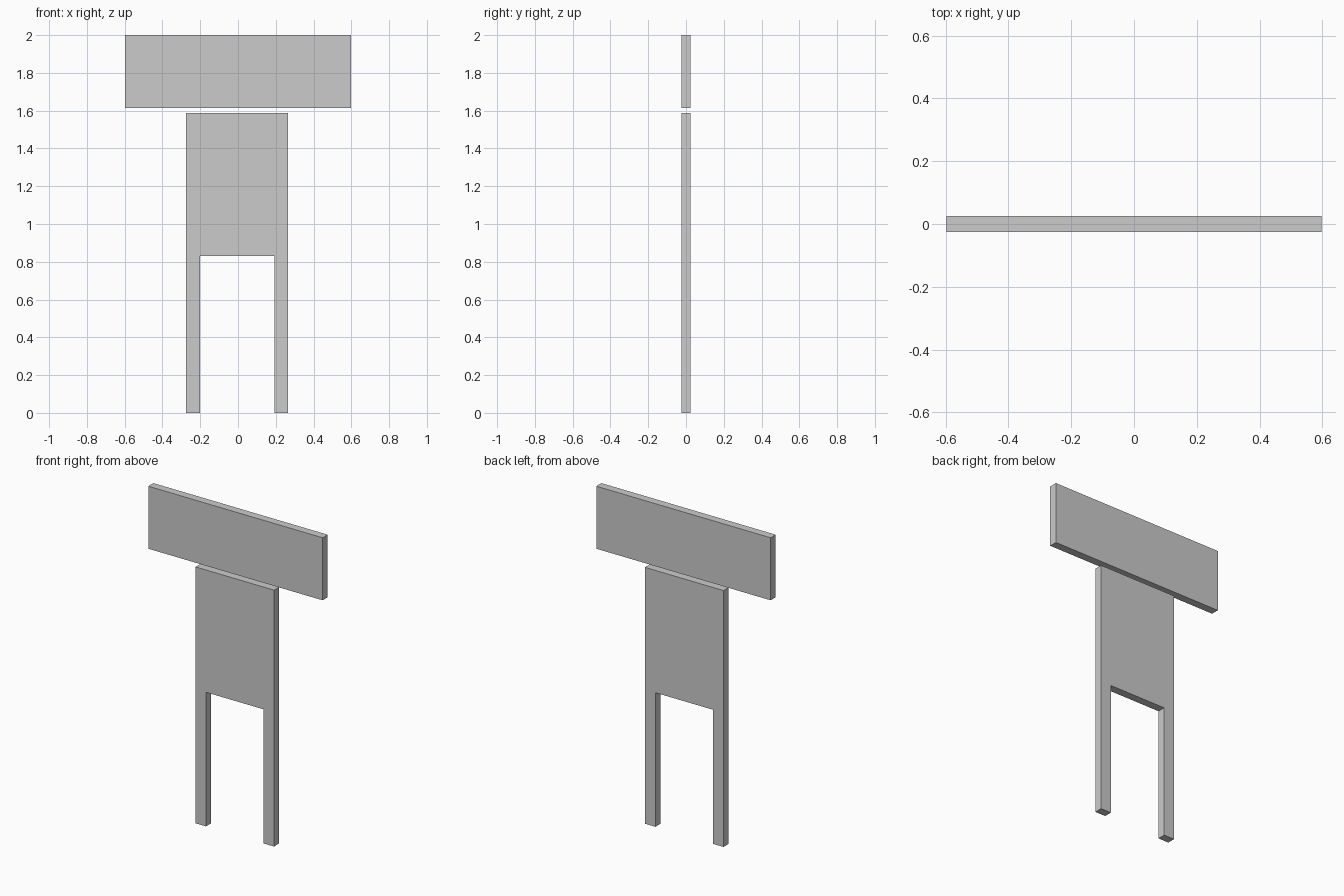
import bpy

if "Cube" in bpy.data.objects:
    bpy.data.objects.remove(bpy.data.objects["Cube"])

DEPTH = 0.05


def board(name, x0, x1, z0, z1):
    """Flat rectangular board centred on y = 0."""
    bpy.ops.mesh.primitive_cube_add(size=1, location=((x0 + x1) / 2, 0, (z0 + z1) / 2))
    ob = bpy.context.object
    ob.name = name
    ob.scale = (x1 - x0, DEPTH, z1 - z0)
    bpy.ops.object.transform_apply(location=False, rotation=False, scale=True)
    return ob


# Wide board at the top, floating just above the panel
board("top_board", -0.597, 0.597, 1.613, 2.0)

# Main panel, slightly left of centre
MID, HALF, LEG = -0.005, 0.269, 0.072
board("main_panel", MID - HALF, MID + HALF, 0.83, 1.587)

# Pair of legs flush with the panel's outer edges
for name, side in (("left_leg", -1), ("right_leg", 1)):
    outer, inner = MID + side * HALF, MID + side * (HALF - LEG)
    board(name, min(outer, inner), max(outer, inner), 0.0, 0.842)
